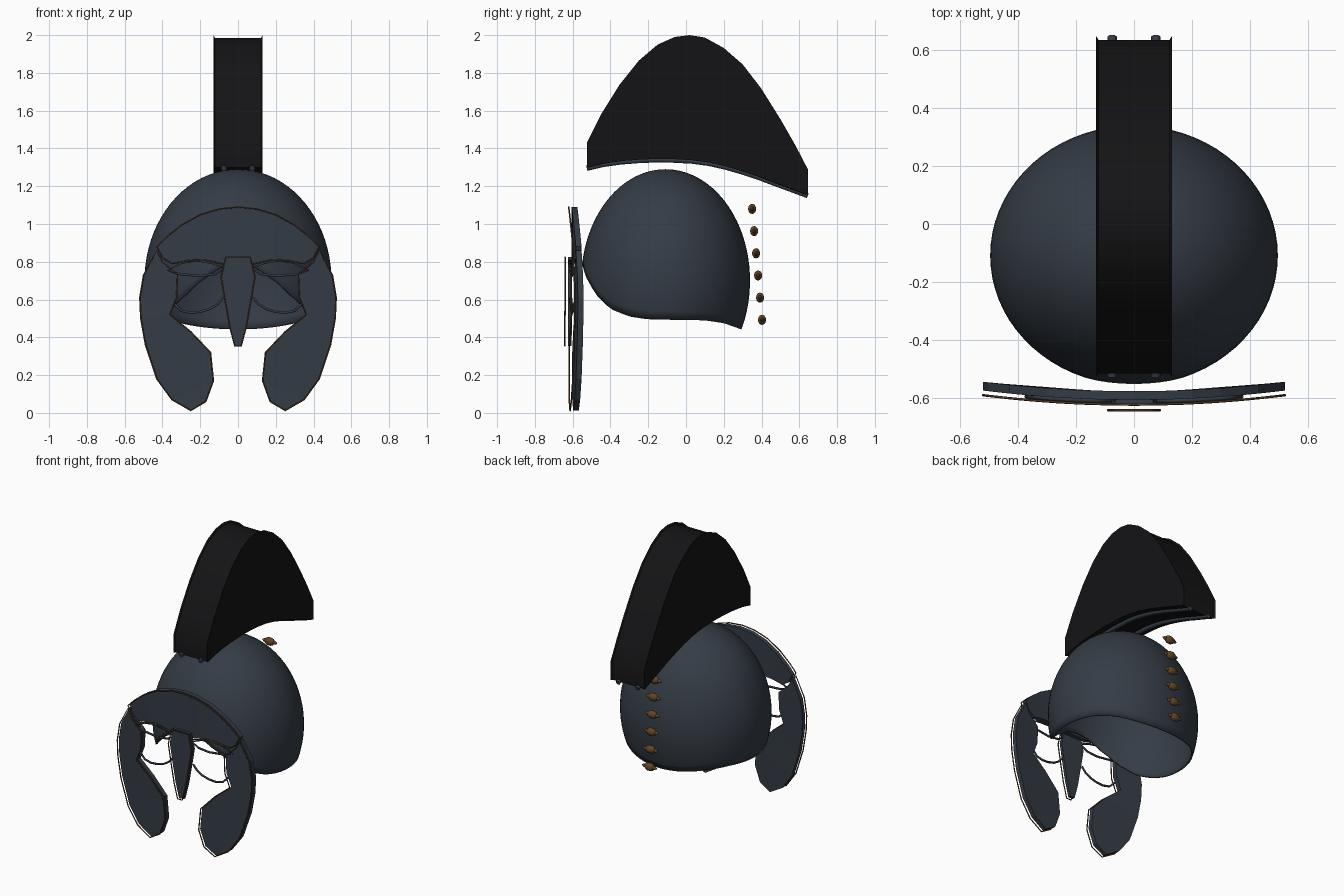
import bpy, bmesh, math

if "Cube" in bpy.data.objects:
    bpy.data.objects.remove(bpy.data.objects["Cube"])

def mat(name, c):
    m = bpy.data.materials.new(name)
    m.diffuse_color = (*c, 1)
    m.use_nodes = True
    m.node_tree.nodes["Principled BSDF"].inputs["Base Color"].default_value = m.diffuse_color
    return m

SLATE = mat("slate", (0.035, 0.045, 0.06))
BLACK = mat("black", (0.007, 0.007, 0.008))
BROWN = mat("bronze", (0.12, 0.06, 0.02))

def make(name, verts, faces, m, smooth=None):
    me = bpy.data.meshes.new(name)
    me.from_pydata(verts, [], faces)
    bm = bmesh.new()
    bm.from_mesh(me)
    bmesh.ops.recalc_face_normals(bm, faces=bm.faces)
    bm.to_mesh(me)
    bm.free()
    ob = bpy.data.objects.new(name, me)
    bpy.context.collection.objects.link(ob)
    me.materials.append(m)
    if smooth:
        bpy.context.view_layer.objects.active = ob
        ob.select_set(True)
        bpy.ops.object.shade_smooth_by_angle(angle=math.radians(smooth))
        ob.select_set(False)
    return ob

def tube(name, pts, r, m, cyclic=False):
    cu = bpy.data.curves.new(name, 'CURVE')
    cu.dimensions = '3D'
    cu.bevel_depth = r
    cu.bevel_resolution = 1
    cu.use_fill_caps = True
    s = cu.splines.new('POLY')
    s.points.add(len(pts) - 1)
    for p, q in zip(s.points, pts):
        p.co = (*q, 1)
    s.use_cyclic_u = cyclic
    cu.materials.append(m)
    ob = bpy.data.objects.new(name, cu)
    bpy.context.collection.objects.link(ob)
    return ob

def lerp(table, v):
    for (a, za), (b, zb) in zip(table, table[1:]):
        if v <= b:
            return za + (zb - za) * max(0, (v - a) / (b - a))
    return table[-1][1]

# dome: open ellipsoid shell, cut along a rim that rises at the face and dips at the neck
RIM = [(-.56, .82), (-.53, .72), (-.48, .63), (-.40, .55), (-.3, .51), (-.2, .495),
       (.1, .49), (.2, .475), (.3, .44), (.34, .44)]

def dome_pt(t, a):
    return (.495 * math.sin(t) * math.cos(a), -.108 + .447 * math.sin(t) * math.sin(a),
            .7 + .59 * math.cos(t))

N, R = 72, 24
verts = [dome_pt(0, 0)]
faces = []
for i in range(N):
    a = 2 * math.pi * i / N
    lo, hi = math.radians(60), math.radians(150)
    for _ in range(30):
        mid = (lo + hi) / 2
        p = dome_pt(mid, a)
        lo, hi = (mid, hi) if p[2] > lerp(RIM, p[1]) else (lo, mid)
    verts += [dome_pt(lo * (j + 1) / R, a) for j in range(R)]
for i in range(N):
    k = (i + 1) % N
    faces.append((0, 1 + i * R, 1 + k * R))
    for j in range(R - 1):
        faces.append((1 + i * R + j, 2 + i * R + j, 2 + k * R + j, 1 + k * R + j))
dome = make("dome", verts, faces, SLATE, 40)
sol = dome.modifiers.new("thickness", 'SOLIDIFY')
sol.thickness = .012
sol.offset = -1

# crest: arched side profile across the width, with small raised lips at the edges
TOP = [(-.525, 1.43), (-.45, 1.58), (-.35, 1.74), (-.25, 1.865), (-.15, 1.95), (-.06, 1.99), (.02, 2.0),
       (.1, 1.987), (.2, 1.932), (.3, 1.845), (.4, 1.715), (.5, 1.555), (.58, 1.415), (.645, 1.29)]
BOT = [(-.525, 1.3), (-.44, 1.32), (-.35, 1.333), (-.25, 1.341), (-.15, 1.345), (-.06, 1.343), (.03, 1.338),
       (.12, 1.326), (.21, 1.306), (.3, 1.28), (.39, 1.25), (.48, 1.216), (.57, 1.183), (.645, 1.155)]
prof = TOP + BOT[::-1]
n = len(prof)
verts = []
for x, s in ((-.13, 1), (-.122, .98), (.122, .98), (.13, 1)):
    verts += [(x, .06 + (y - .06) * s, z if i >= len(TOP) else 1.25 + (z - 1.25) * s)
              for i, (y, z) in enumerate(prof)]
faces = [(r * n + i, r * n + (i + 1) % n, (r + 1) * n + (i + 1) % n, (r + 1) * n + i)
         for r in range(3) for i in range(n)]
h = len(TOP)
for o in (0, 3 * n):
    faces += [(o + i, o + i + 1, o + n - 2 - i, o + n - 1 - i) for i in range(h - 1)]
make("crest", verts, faces, BLACK, 30)
for x in (-.075, .075):
    tube("crest_rail", [(x, y, z - .005) for y, z in BOT], .016, SLATE)

# face plates: strips between two edge lines, bowed around the face
def front(x, off=0):
    return -.605 + .12 * x * x - off

def plate(name, a, b, off=0, thick=.03, wire=True):
    n = len(a)
    line = a + b
    verts = [(x, front(x, off), z) for x, z in line]
    verts += [(x, front(x, off) + thick, z) for x, z in line]
    m = 2 * n
    faces = []
    for i in range(n - 1):
        q = (i, i + 1, n + i + 1, n + i)
        faces += [q, tuple(v + m for v in q)]
    loop = list(range(n)) + list(range(m - 1, n - 1, -1))
    for u, v in zip(loop, loop[1:] + loop[:1]):
        faces.append((u, v, v + m, u + m))
    make(name, verts, faces, SLATE)
    if wire:
        tube(name + "_trim", [(line[i][0], front(line[i][0], off + .016), line[i][1]) for i in loop],
             .004, BROWN, True)

def both(half):
    return [(-x, z) for x, z in half[:0:-1]] + half

# brow
plate("brow", both([(0, 1.09), (.1, 1.08), (.2, 1.05), (.3, .995), (.38, .93), (.43, .88)]),
      both([(0, .79), (.09, .79), (.18, .81), (.27, .805), (.35, .79), (.40, .82)]))
# nose guard
plate("nose_guard", [(-.065, .825), (-.09, .72), (-.07, .6), (-.045, .46), (-.018, .355)],
      [(.065, .825), (.09, .72), (.07, .6), (.045, .46), (.018, .355)], .02, .02)
# cheeks and eye rims, one per side
OUTER = [(.43, .86), (.50, .73), (.52, .61), (.515, .5), (.49, .36), (.43, .18), (.35, .07), (.25, .012)]
INNER = [(.40, .80), (.32, .73), (.325, .61), (.36, .52), (.25, .43), (.145, .32), (.13, .17), (.17, .06)]
UPPER = [(.07, .765), (.14, .795), (.22, .808), (.30, .795), (.37, .755), (.31, .735), (.2, .725), (.12, .735)]
LOWER = [(.08, .61), (.11, .575), (.15, .55), (.2, .535), (.25, .53), (.3, .54), (.34, .58)]
for s, side in ((1, "right"), (-1, "left")):
    f = lambda pts: [(s * x, z) for x, z in pts]
    plate("cheek_" + side, f(OUTER), f(INNER))
    for nm, pts, cyc in (("upper", UPPER, True), ("lower", LOWER, False)):
        tube(f"eye_rim_{nm}_{side}", [(x, front(x, .005), z) for x, z in f(pts)], .007, SLATE, cyc)

# beads down the back: turned around the x axis
BEAD = [(-.055, .004), (-.042, .012), (-.032, .012), (-.026, .021), (-.012, .027), (.012, .027),
        (.026, .021), (.032, .012), (.042, .012), (.055, .004)]
S = 12
for k in range(6):
    y, z = .35 + .0105 * k, 1.08 - .1175 * k
    verts = [(x, y + .8 * r * math.cos(2 * math.pi * j / S), z + r * math.sin(2 * math.pi * j / S))
             for x, r in BEAD for j in range(S)]
    faces = [(i * S + j, i * S + (j + 1) % S, (i + 1) * S + (j + 1) % S, (i + 1) * S + j)
             for i in range(len(BEAD) - 1) for j in range(S)]
    faces += [tuple(range(S)), tuple(range(len(verts) - S, len(verts)))]
    make("back_bead", verts, faces, BROWN, 40)
